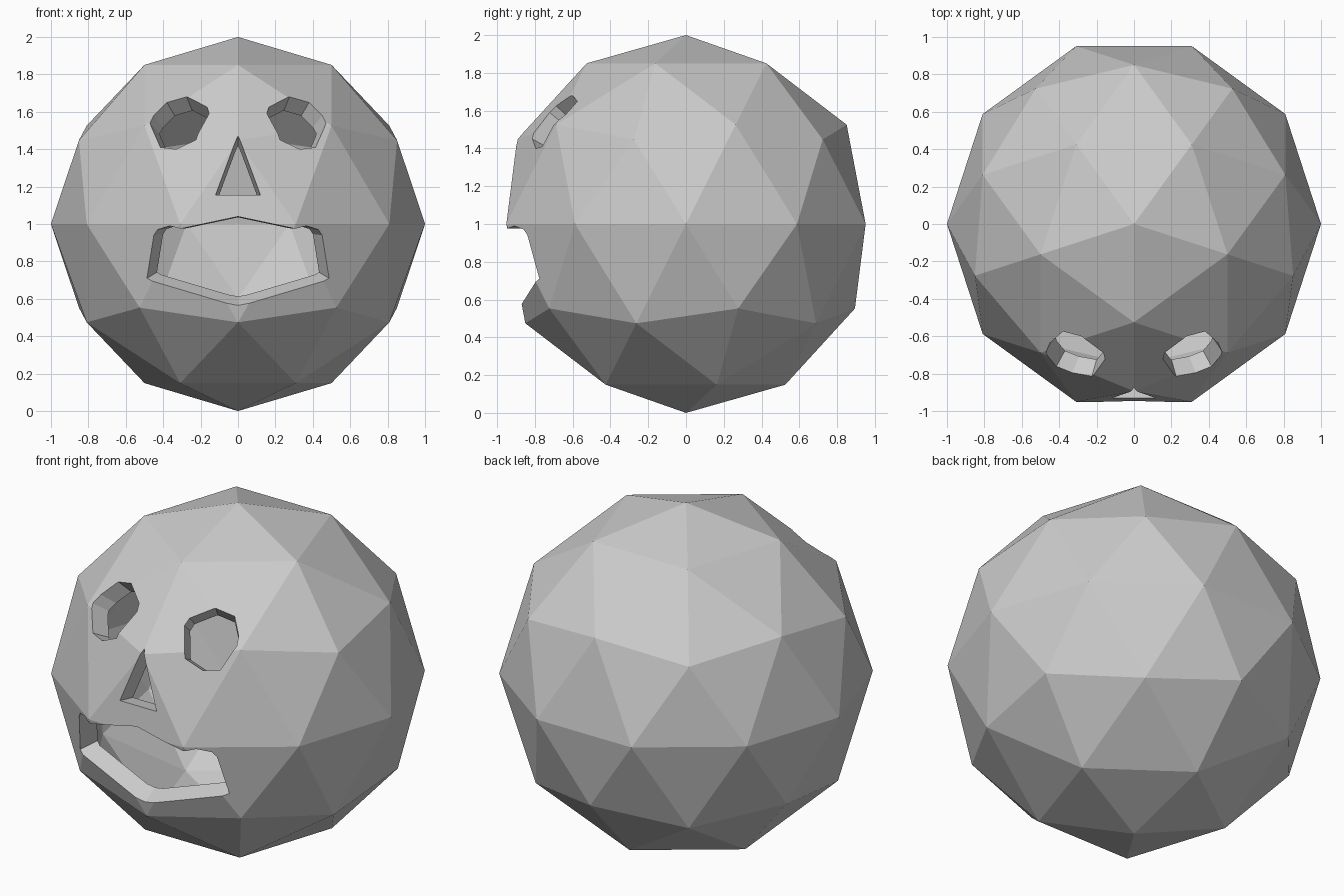
import bpy, bmesh, math
from mathutils import Matrix, Vector
from mathutils.bvhtree import BVHTree

if "Cube" in bpy.data.objects:
    bpy.data.objects.remove(bpy.data.objects["Cube"])

CENTRE = Vector((0, 0, 1))
WALL = 0.11


def ball(bm, radius):
    """Add a low-poly ball turned so that one upper point faces the front."""
    turn = Matrix.Translation(CENTRE) @ Matrix.Rotation(-math.pi / 2, 4, 'Z')
    return bmesh.ops.create_icosphere(bm, subdivisions=2, radius=radius, matrix=turn)['verts']


def new_object(name, bm):
    mesh = bpy.data.meshes.new(name)
    bm.to_mesh(mesh)
    bm.free()
    obj = bpy.data.objects.new(name, mesh)
    bpy.context.collection.objects.link(obj)
    return obj


# Hollow shell: outer ball plus an inward-facing inner ball
bm = bmesh.new()
ball(bm, 1.0)
surface = BVHTree.FromBMesh(bm)
inner = ball(bm, 1.0 - WALL)
bmesh.ops.reverse_faces(bm, faces=list({f for v in inner for f in v.link_faces}))
head = new_object("hollow_head", bm)


def cutter(name, outline):
    """Radial plug whose front-view (x, z) outline is traced on the ball."""
    n = len(outline)
    mid = (sum(p[0] for p in outline) / n, sum(p[1] for p in outline) / n)
    traced = [surface.ray_cast(Vector((x, -3, z)), Vector((0, 1, 0)))[0] - CENTRE
              for x, z in outline + [mid]]
    bm = bmesh.new()
    far, near = [[bm.verts.new(CENTRE + p * s) for p in traced] for s in (1.2, 0.7)]
    for i in range(n):
        j = (i + 1) % n
        bm.faces.new((far[i], far[j], far[n]))
        bm.faces.new((near[j], near[i], near[n]))
        bm.faces.new((far[j], far[i], near[i], near[j]))
    bmesh.ops.recalc_face_normals(bm, faces=bm.faces)
    obj = new_object(name, bm)
    obj.hide_render = True
    return obj


def mirrored(points):
    return [(-x, z) for x, z in reversed(points)]


# Openings: two eyes, nose and mouth
eye = [(-.47, 1.54), (-.45, 1.58), (-.38, 1.65), (-.275, 1.68), (-.165, 1.625),
       (-.155, 1.59), (-.225, 1.45), (-.33, 1.40), (-.415, 1.41)]
nose = [(0, 1.47), (.12, 1.155), (-.12, 1.155)]
half_mouth = [(-.487, .71), (-.45, .94), (-.43, .97), (-.365, .99), (-.305, .975)]
mouth = [(0, .565)] + half_mouth + [(0, 1.04)] + mirrored(half_mouth)

bpy.context.view_layer.objects.active = head
for name, outline in (("eye_cutter_left", eye), ("eye_cutter_right", mirrored(eye)),
                      ("nose_cutter", nose), ("mouth_cutter", mouth)):
    tool = cutter(name, outline)
    mod = head.modifiers.new(name, 'BOOLEAN')
    mod.operation, mod.solver, mod.object = 'DIFFERENCE', 'EXACT', tool
    bpy.ops.object.modifier_apply(modifier=mod.name)
    bpy.data.objects.remove(tool)
